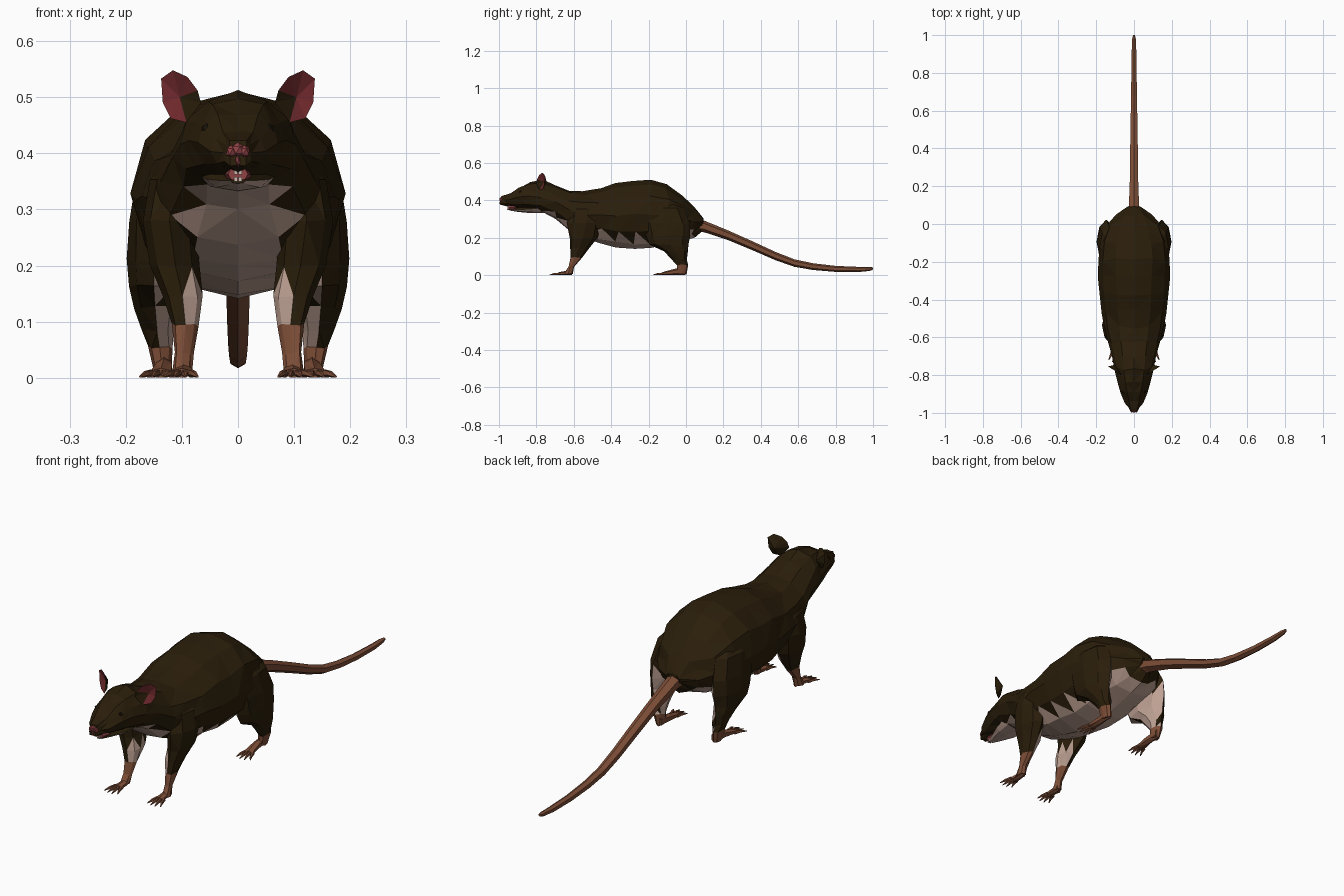
import bpy, bmesh, math
from mathutils import Vector

if "Cube" in bpy.data.objects:
    bpy.data.objects.remove(bpy.data.objects["Cube"])


def material(name, rgb):
    m = bpy.data.materials.new(name)
    m.diffuse_color = (*rgb, 1)
    m.use_nodes = True
    m.node_tree.nodes["Principled BSDF"].inputs["Base Color"].default_value = m.diffuse_color
    return m


FUR = material("dark fur", (0.0235, 0.013, 0.0032))
PALE = material("pale underside fur", (0.52, 0.36, 0.295))
SKIN = material("bare skin", (0.205, 0.076, 0.038))
EAR = material("ear pink", (0.160, 0.022, 0.025))
NOSE = material("nose pink", (0.28, 0.055, 0.06))
TOOTH = material("tooth white", (0.60, 0.50, 0.42))
EYE = material("eye black", (0.012, 0.008, 0.004))
COAT = [FUR, PALE, SKIN]


def finish(bm, name, mats, rule=None, jitter=0.0):
    """Roughen symmetrically, triangulate, colour by rule and make the object."""
    for v in bm.verts:
        if jitter:
            x, y, z = v.co
            a = abs(x)
            v.co.z += jitter * math.sin(97 * y + 61 * z + 83 * a)
            v.co.y += jitter * 2 * math.sin(71 * y + 113 * z + 47 * a)
            if a > 0.01:
                v.co.x += math.copysign(jitter * math.sin(53 * y + 89 * z), x)
    bmesh.ops.triangulate(bm, faces=bm.faces[:])
    bmesh.ops.recalc_face_normals(bm, faces=bm.faces[:])
    bm.normal_update()
    if rule:
        for f in bm.faces:
            f.material_index = rule(f.calc_center_median(), f.normal)
    me = bpy.data.meshes.new(name)
    bm.to_mesh(me)
    bm.free()
    for m in mats:
        me.materials.append(m)
    ob = bpy.data.objects.new(name, me)
    bpy.context.collection.objects.link(ob)
    return ob


def loft(bm, rings):
    """Skin a list of point rings and close both ends."""
    vs = [[bm.verts.new(p) for p in r] for r in rings]
    n = len(vs[0])
    for a, b in zip(vs, vs[1:]):
        for i in range(n):
            j = (i + 1) % n
            bm.faces.new((a[i], a[j], b[j], b[i]))
    bm.faces.new(vs[0][::-1])
    bm.faces.new(vs[-1])


def upright_ring(x, y, bottom, top, w, n):
    c, h = (bottom + top) / 2, (top - bottom) / 2
    return [(x + w * math.cos(t), y, c + h * math.sin(t))
            for t in (math.pi * (2 * i / n - 0.5) for i in range(n))]


def flat_ring(x, y, z, rx, ry, n=8):
    return [(x + rx * math.cos(2 * math.pi * i / n),
             y + ry * math.sin(2 * math.pi * i / n), z) for i in range(n)]


# Head and body: y, bottom, top, half width
BODY = [(-0.985, 0.378, 0.425, 0.022), (-0.945, 0.367, 0.444, 0.044),
        (-0.89, 0.357, 0.472, 0.067), (-0.83, 0.342, 0.497, 0.085),
        (-0.765, 0.328, 0.509, 0.102), (-0.70, 0.298, 0.487, 0.112),
        (-0.63, 0.240, 0.456, 0.135), (-0.55, 0.198, 0.452, 0.155),
        (-0.46, 0.175, 0.462, 0.168), (-0.37, 0.153, 0.491, 0.180),
        (-0.28, 0.140, 0.507, 0.187), (-0.19, 0.146, 0.510, 0.186),
        (-0.10, 0.160, 0.483, 0.175), (-0.02, 0.180, 0.430, 0.145),
        (0.04, 0.205, 0.365, 0.092), (0.085, 0.245, 0.300, 0.030)]


def body_rule(c, n):
    if c.y < -0.83:
        return 0
    if c.y > -0.05:
        return int(n.z < -0.7 and c.y < 0.02)
    if c.y < -0.52:
        top = 0.36 if abs(c.x) < 0.045 else 0.335
        return int(n.z < -0.15 and abs(c.x) < 0.088 and c.z < top)
    return int(n.z < -0.2 and abs(c.x) < 0.13 and c.z < 0.22)


bm = bmesh.new()
loft(bm, [upright_ring(0, y, b, t, w, 12) for y, b, t, w in BODY])
body = finish(bm, "body", COAT, body_rule, 0.005)

# Lower jaw
bm = bmesh.new()
loft(bm, [upright_ring(0, *r, 8) for r in
          [(-0.943, 0.346, 0.357, 0.014), (-0.90, 0.339, 0.364, 0.030),
           (-0.84, 0.333, 0.374, 0.056), (-0.77, 0.332, 0.39, 0.07)]])
joined = [finish(bm, "lower_jaw", COAT, lambda c, n: int(n.z < -0.6))]

# Mouth lining and teeth
bm = bmesh.new()
loft(bm, [upright_ring(0, *r, 8) for r in
          [(-0.950, 0.350, 0.376, 0.018), (-0.91, 0.346, 0.376, 0.024)]])
finish(bm, "mouth", [NOSE])
for name, z, h in (("upper_teeth", 0.368, 0.011), ("lower_teeth", 0.354, 0.008)):
    bm = bmesh.new()
    for x in (-0.004, 0.004):
        r = bmesh.ops.create_cube(bm, size=1)["verts"]
        for v in r:
            v.co = Vector((v.co.x * 0.006 + x, v.co.y * 0.006 - 0.953, v.co.z * h + z))
    finish(bm, name, [TOOTH])

# Nose: pad, two nostril lobes and the cleft
bm = bmesh.new()
for x, z, sx, sz in ((0, 0.406, 0.014, 0.014), (-0.012, 0.403, 0.010, 0.013),
                     (0.012, 0.403, 0.010, 0.013), (0, 0.386, 0.006, 0.012)):
    for v in bmesh.ops.create_icosphere(bm, subdivisions=1, radius=1)["verts"]:
        v.co = Vector((x + v.co.x * sx, -0.986 + v.co.y * 0.013, z + v.co.z * sz))
finish(bm, "nose", [NOSE])

# Tail: y, z, radius
TAIL = [(0.03, 0.276, 0.036), (0.10, 0.260, 0.031), (0.22, 0.216, 0.026),
        (0.35, 0.160, 0.024), (0.48, 0.102, 0.022), (0.58, 0.065, 0.020),
        (0.68, 0.046, 0.018), (0.80, 0.034, 0.016), (0.92, 0.031, 0.014),
        (0.98, 0.034, 0.011), (1.0, 0.036, 0.006)]
bm = bmesh.new()
loft(bm, [upright_ring(0, y, z - r, z + r, r, 6) for y, z, r in TAIL])
finish(bm, "tail", [SKIN])

# Leg rings: x, y, z, x radius, y radius
FORE = [(0.085, -0.52, 0.40, 0.025, 0.04), (0.113, -0.53, 0.35, 0.044, 0.080),
        (0.120, -0.54, 0.28, 0.048, 0.092), (0.110, -0.550, 0.20, 0.044, 0.076),
        (0.096, -0.573, 0.145, 0.036, 0.052), (0.092, -0.590, 0.095, 0.024, 0.032),
        (0.095, -0.612, 0.045, 0.017, 0.019), (0.097, -0.628, 0.008, 0.018, 0.022)]
HIND = [(0.090, -0.15, 0.42, 0.030, 0.06), (0.130, -0.125, 0.36, 0.050, 0.105),
        (0.142, -0.11, 0.28, 0.051, 0.125), (0.146, -0.098, 0.21, 0.050, 0.117),
        (0.147, -0.092, 0.165, 0.046, 0.100), (0.145, -0.055, 0.125, 0.037, 0.062),
        (0.142, -0.030, 0.085, 0.028, 0.040), (0.137, -0.022, 0.055, 0.022, 0.030),
        (0.132, -0.023, 0.008, 0.015, 0.022)]


def make_leg(name, rings, s, bare, inner_top):
    def rule(c, n):
        if c.z < bare:
            return 2
        return int(n.x * s < -0.35 and c.z < inner_top)
    b = bmesh.new()
    loft(b, [flat_ring(s * x, y, z, rx, ry) for x, y, z, rx, ry in rings])
    joined.append(finish(b, name, COAT, rule, 0.003))


def make_paw(name, x, heel, front, w, height, s, spread):
    """Wedge-shaped sole with four splayed toes."""
    b = bmesh.new()
    mid = front + 0.055
    loft(b, [upright_ring(s * x, heel, 0.002, height, w * 0.6, 6),
             upright_ring(s * x, (heel + mid) / 2, 0, height * 0.75, w * 0.8, 6),
             upright_ring(s * (x + spread / 2), mid, 0, 0.017, w, 6)])
    for i in range(4):
        k = (i - 1.5) / 1.5
        x0 = x + spread / 2 + k * w * 0.75
        x1 = x + spread + k * w * 1.55
        tip = front + 0.014 * abs(k)
        loft(b, [upright_ring(s * x0, mid + 0.01, 0, 0.016, 0.007, 5),
                 upright_ring(s * (x0 + x1) / 2, (mid + tip) / 2, 0.001, 0.013, 0.006, 5),
                 upright_ring(s * x1, tip, 0, 0.004, 0.002, 5)])
    finish(b, name, [SKIN])


# Ear outline in x and z, starting at the inner base
EAR_RIM = [(0.066, 0.490), (0.072, 0.512), (0.090, 0.536), (0.116, 0.548),
           (0.137, 0.533), (0.134, 0.490), (0.120, 0.462), (0.092, 0.455)]


def make_ear(name, s):
    b = bmesh.new()
    rim = [b.verts.new((s * x, -0.80 + (x - 0.066) * 0.65, z)) for x, z in EAR_RIM]
    cup = b.verts.new((s * 0.104, -0.758, 0.500))
    back = b.verts.new((s * 0.100, -0.745, 0.498))
    for i in range(len(rim)):
        j = (i + 1) % len(rim)
        f = b.faces.new((rim[i], rim[j], cup))
        f.material_index = int(i not in (0, 7))
        b.faces.new((rim[j], rim[i], back))
    finish(b, name, [FUR, EAR])


for side, s in (("left", 1), ("right", -1)):
    make_leg(side + "_front_leg", FORE, s, 0.095, 0.17)
    make_leg(side + "_hind_leg", HIND, s, 0.06, 0.24)
    make_paw(side + "_front_paw", 0.097, -0.61, -0.735, 0.020, 0.030, s, 0.006)
    make_paw(side + "_hind_paw", 0.132, -0.002, -0.18, 0.021, 0.045, s, 0.010)
    make_ear(side + "_ear", s)
    # Eye
    bm = bmesh.new()
    for v in bmesh.ops.create_icosphere(bm, subdivisions=1, radius=0.010)["verts"]:
        v.co += Vector((s * 0.056, -0.885, 0.444))
    finish(bm, side + "_eye", [EYE])

# Fuse jaw and legs into the body so no hidden faces remain
for part in joined:
    mod = body.modifiers.new(part.name, "BOOLEAN")
    mod.operation, mod.solver, mod.object = "UNION", "EXACT", part
fused = bpy.data.meshes.new_from_object(
    body.evaluated_get(bpy.context.evaluated_depsgraph_get()))
if len(fused.polygons) > 500:
    body.modifiers.clear()
    body.data = fused
    body.name = "body_and_legs"
    for part in joined:
        bpy.data.objects.remove(part)
else:
    body.modifiers.clear()
